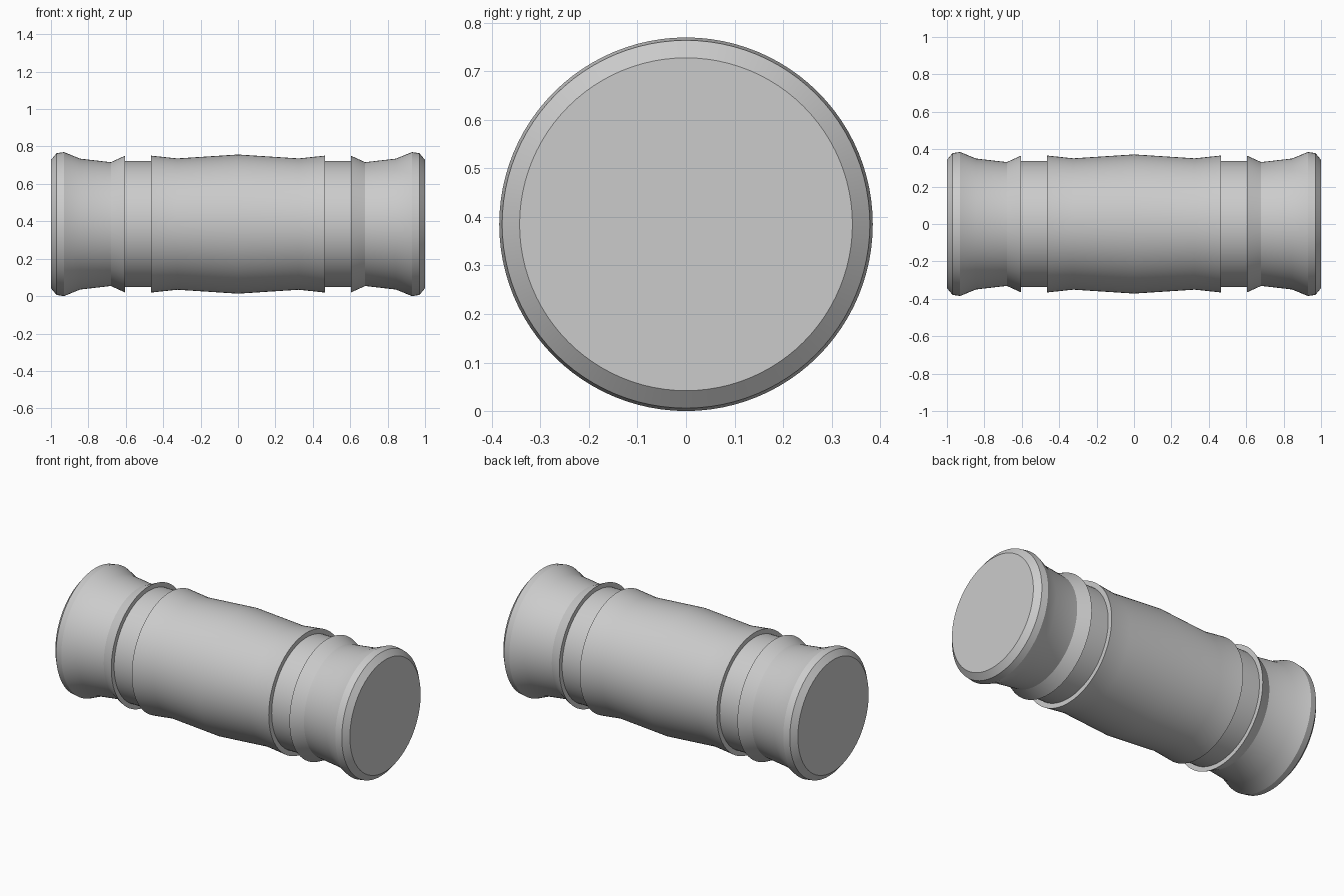
import bpy
import bmesh
import math

SEGMENTS = 96
AXIS_HEIGHT = 0.385

cube = bpy.data.objects.get("Cube")
if cube:
    bpy.data.objects.remove(cube, do_unlink=True)

# Single plain grey material
grey = bpy.data.materials.new("plain grey")
grey.use_nodes = True
colour = (0.6, 0.6, 0.6, 1.0)
grey.diffuse_color = colour
grey.node_tree.nodes["Principled BSDF"].inputs["Base Color"].default_value = colour


def lathe(name, profile, cap_start=False, cap_end=False):
    """Revolve (x, radius) points, listed towards +x, about the long axis."""
    bm = bmesh.new()
    angles = [2 * math.pi * i / SEGMENTS for i in range(SEGMENTS)]
    rings = [[bm.verts.new((x, r * math.cos(a), r * math.sin(a))) for a in angles]
             for x, r in profile]
    for low, high in zip(rings, rings[1:]):
        for i in range(SEGMENTS):
            j = (i + 1) % SEGMENTS
            bm.faces.new((low[i], low[j], high[j], high[i]))
    if cap_start:
        bm.faces.new(rings[0][::-1])
    if cap_end:
        bm.faces.new(rings[-1])
    mesh = bpy.data.meshes.new(name)
    bm.to_mesh(mesh)
    bm.free()
    mesh.materials.append(grey)
    obj = bpy.data.objects.new(name, mesh)
    obj.location.z = AXIS_HEIGHT
    bpy.context.collection.objects.link(obj)
    bpy.ops.object.select_all(action="DESELECT")
    obj.select_set(True)
    bpy.context.view_layer.objects.active = obj
    bpy.ops.object.shade_smooth_by_angle(angle=math.radians(25))
    return obj


def mirrored(profile):
    return [(-x, r) for x, r in reversed(profile)]


GROOVE = 0.337

# Central sleeve, bulging in the middle and at both lips
half = [(0.325, 0.351), (0.465, 0.366), (0.465, GROOVE)]
lathe("centre_sleeve", mirrored(half) + [(0, 0.372)] + half)

# Recessed bands between the sleeve and the ends
band = [(0.465, GROOVE), (0.605, GROOVE)]
lathe("left_groove_band", band)
lathe("right_groove_band", mirrored(band))

# Flared ends with a lip, a waist and a bevelled rim
end = [(0.605, GROOVE), (0.605, 0.365), (0.68, 0.331), (0.845, 0.35),
       (0.93, 0.385), (0.97, 0.379), (1.0, 0.343)]
lathe("left_flared_end", end, cap_end=True)
lathe("right_flared_end", mirrored(end), cap_start=True)
